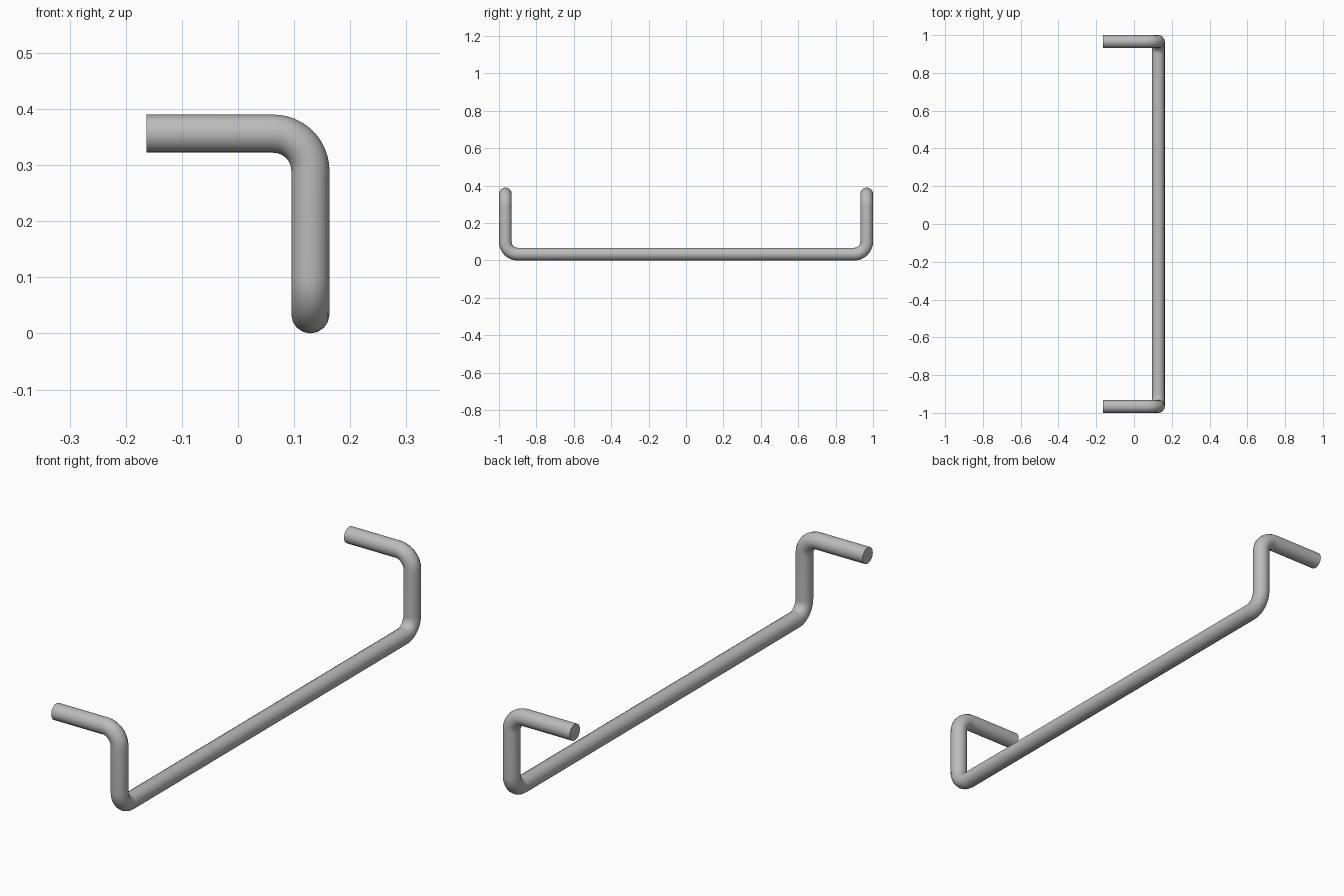
import bpy
import math
from mathutils import Vector

cube = bpy.data.objects.get("Cube")
if cube:
    bpy.data.objects.remove(cube, do_unlink=True)

ROD = 0.034      # rod radius
BEND = 0.066     # centreline radius of every bend
STEPS = 12       # segments per bend

# Bare metal
steel = bpy.data.materials.new("grey steel")
steel.use_nodes = True
grey = (0.5, 0.5, 0.5, 1)
steel.diffuse_color = grey
steel.node_tree.nodes["Principled BSDF"].inputs["Base Color"].default_value = grey


def rounded_path(corners):
    """Replace each inner right-angle corner with an arc."""
    pts = [corners[0]]
    for before, corner, after in zip(corners, corners[1:], corners[2:]):
        a = (before - corner).normalized()
        b = (after - corner).normalized()
        centre = corner + (a + b) * BEND
        for i in range(STEPS + 1):
            t = math.pi / 2 * i / STEPS
            pts.append(centre - (b * math.cos(t) + a * math.sin(t)) * BEND)
    return pts + [corners[-1]]


# Half of the centreline, mirrored front to back
x, y, low, high = 0.129, 1 - ROD, ROD, 0.356
half = [Vector((-0.163, -y, high)), Vector((x, -y, high)), Vector((x, -y, low))]
other = [Vector((p.x, -p.y, p.z)) for p in reversed(half)]
path = rounded_path(half + other)

# Bent round rod with flat capped ends
curve = bpy.data.curves.new("bent_rod", "CURVE")
curve.dimensions = "3D"
curve.bevel_depth = ROD
curve.bevel_resolution = 6
curve.use_fill_caps = True
spline = curve.splines.new("POLY")
spline.points.add(len(path) - 1)
for point, co in zip(spline.points, path):
    point.co = (*co, 1)
curve.materials.append(steel)
rod = bpy.data.objects.new("bent_rod", curve)
bpy.context.collection.objects.link(rod)

# Mesh with smooth sides and sharp end rims
bpy.ops.object.select_all(action="DESELECT")
rod.select_set(True)
bpy.context.view_layer.objects.active = rod
bpy.ops.object.convert(target="MESH")
bpy.ops.object.shade_smooth_by_angle(angle=math.radians(40))
